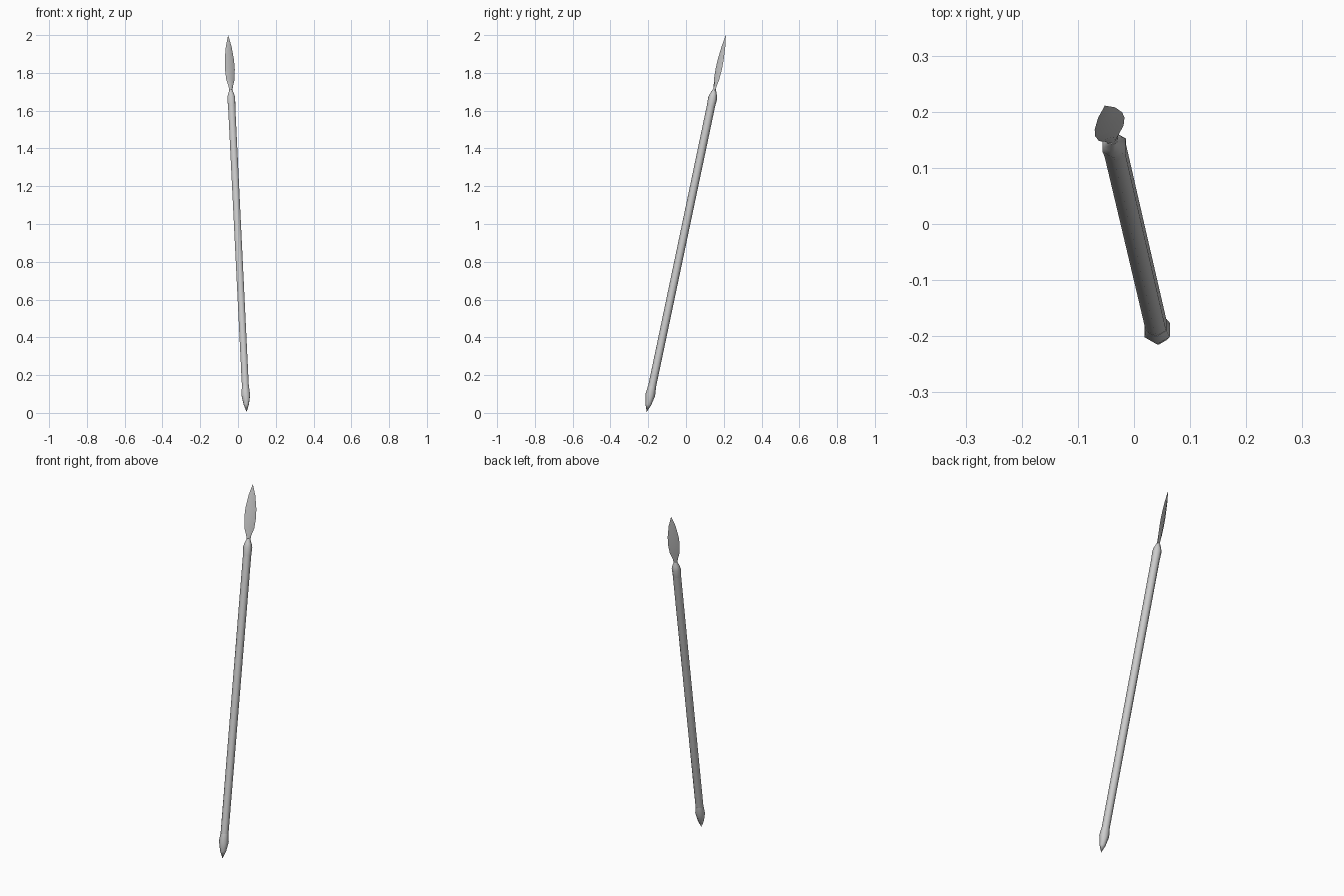
import bpy, bmesh, math
from mathutils import Vector

if "Cube" in bpy.data.objects:
    bpy.data.objects.remove(bpy.data.objects["Cube"])

BOTTOM = Vector((0.046, -0.209, 0.0))
TOP = Vector((-0.052, 0.211, 2.0))
AXIS = (TOP - BOTTOM).normalized()
BACK = (Vector((0, 1, 0)) - AXIS * AXIS.y).normalized()
SIDE = BACK.cross(AXIS).normalized()


def at(z):
    return BOTTOM.lerp(TOP, z / 2.0)


def loft(name, stations, sides, turn=0.0):
    """Stations are (height, half width, half depth); zero width makes a point."""
    bm = bmesh.new()
    rings = []
    for z, w, d in stations:
        if w == 0:
            rings.append([bm.verts.new(at(z))])
            continue
        ring = []
        for i in range(sides):
            a = 2 * math.pi * i / sides
            u, v = w * math.cos(a), d * math.sin(a)
            x = u * math.cos(turn) - v * math.sin(turn)
            y = u * math.sin(turn) + v * math.cos(turn)
            ring.append(bm.verts.new(at(z) + SIDE * x + BACK * y))
        rings.append(ring)
    for r, s in zip(rings, rings[1:]):
        for i in range(sides):
            quad = [r[i % len(r)], r[(i + 1) % len(r)],
                    s[(i + 1) % len(s)], s[i % len(s)]]
            bm.faces.new(list(dict.fromkeys(quad)))
    for ring in (rings[0], rings[-1]):
        if len(ring) > 2:
            bm.faces.new(ring)
    bmesh.ops.recalc_face_normals(bm, faces=bm.faces)
    mesh = bpy.data.meshes.new(name)
    bm.to_mesh(mesh)
    bm.free()
    obj = bpy.data.objects.new(name, mesh)
    bpy.context.collection.objects.link(obj)
    bpy.ops.object.select_all(action='DESELECT')
    obj.select_set(True)
    bpy.context.view_layer.objects.active = obj
    bpy.ops.object.shade_smooth_by_angle(angle=math.radians(65))
    return obj


def round_profile(pairs):
    return [(z, r, r) for z, r in pairs]


HEX = math.radians(30)

# pointed butt cap
loft("butt_spike", round_profile([(0.005, 0), (0.045, 0.016), (0.095, 0.026),
                                  (0.14, 0.0215)]), 6, HEX)

# hexagonal shaft
loft("shaft", round_profile([(0.13, 0.021), (1.0, 0.0215), (1.63, 0.022)]), 6, HEX)

# socket narrowing to the neck
loft("socket", round_profile([(1.62, 0.022), (1.665, 0.024), (1.685, 0.019),
                              (1.71, 0.009)]), 6, HEX)

# leaf blade with diamond cross-section, turned about the shaft
loft("blade", [(1.70, 0.010, 0.009), (1.725, 0.013, 0.008), (1.765, 0.026, 0.008),
               (1.82, 0.031, 0.008), (1.87, 0.029, 0.007), (1.94, 0.018, 0.005),
               (2.0, 0, 0)], 4, math.radians(33))
